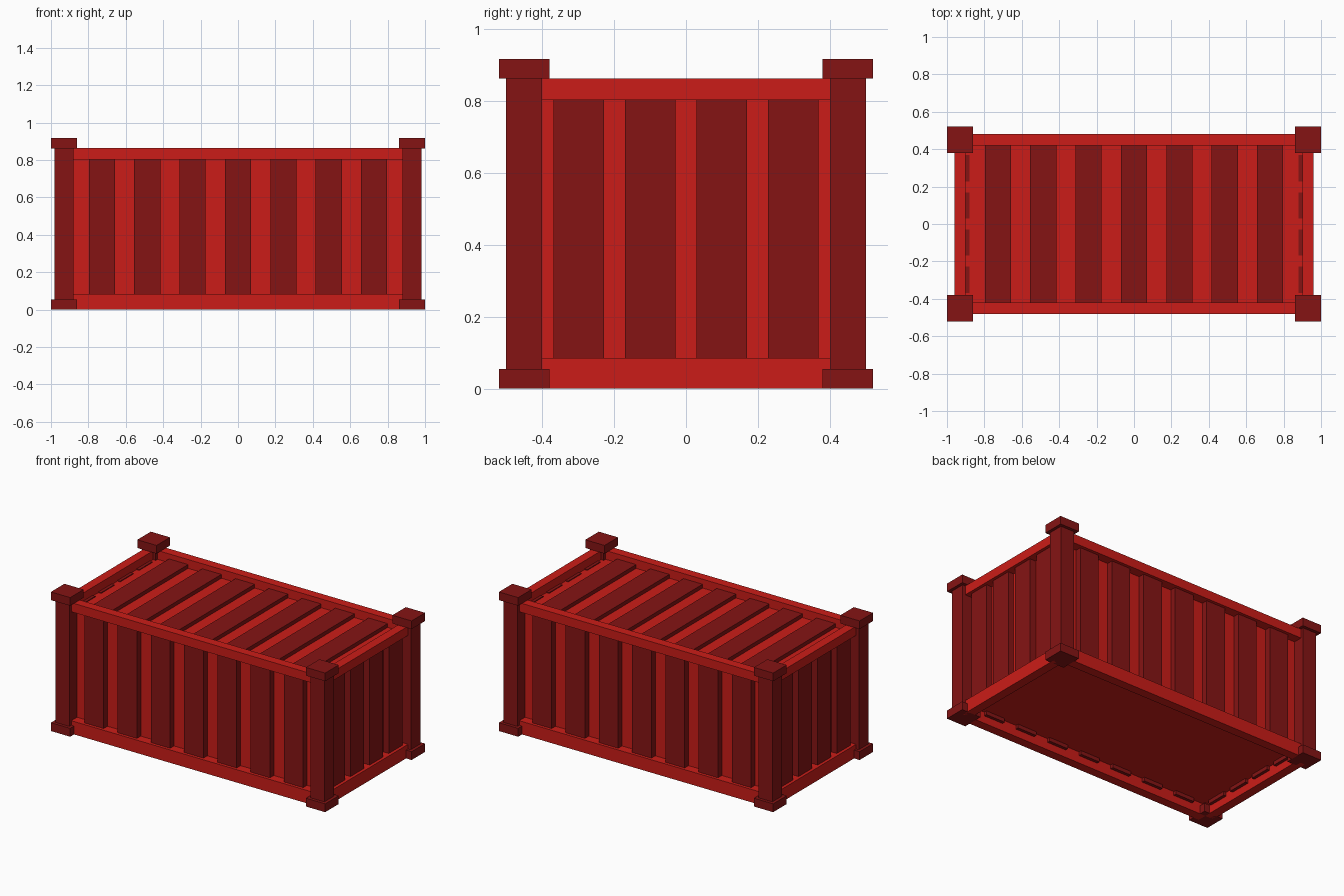
import bpy, bmesh

if "Cube" in bpy.data.objects:
    bpy.data.objects.remove(bpy.data.objects["Cube"])


def material(name, rgb):
    m = bpy.data.materials.new(name)
    m.diffuse_color = (*rgb, 1)
    m.use_nodes = True
    m.node_tree.nodes["Principled BSDF"].inputs["Base Color"].default_value = m.diffuse_color
    return m


RED = material("red", (0.60, 0.012, 0.009))
DARK = material("dark_red", (0.235, 0.007, 0.007))


def boxes(name, mat, spans):
    """One object from boxes given as ((x0, x1), (y0, y1), (z0, z1))."""
    bm = bmesh.new()
    for span in spans:
        verts = bmesh.ops.create_cube(bm, size=1)["verts"]
        for v in verts:
            for i, (lo, hi) in enumerate(span):
                v.co[i] = (lo + hi) / 2 + v.co[i] * (hi - lo)
    mesh = bpy.data.meshes.new(name)
    bm.to_mesh(mesh)
    bm.free()
    mesh.materials.append(mat)
    obj = bpy.data.objects.new(name, mesh)
    bpy.context.collection.objects.link(obj)


def side(s, a, b):
    return tuple(sorted((s * a, s * b)))


# Inner body that forms walls, roof and floor
boxes("body", RED, [((-0.90, 0.90), (-0.42, 0.42), (0.075, 0.805))])

# Corner posts and corner blocks
corners = [(sx, sy) for sx in (-1, 1) for sy in (-1, 1)]
for sx, sy in corners:
    tag = ("left" if sx < 0 else "right") + ("_front" if sy < 0 else "_back")
    boxes(tag + "_post", DARK,
          [(side(sx, 0.88, 0.98), side(sy, 0.40, 0.50), (0.03, 0.89))])
    for level, z in (("lower", (0, 0.055)), ("upper", (0.863, 0.917))):
        boxes(f"{tag}_{level}_corner_block", DARK,
              [(side(sx, 0.86, 1.0), side(sy, 0.38, 0.52), z)])

# Frame rails along the bottom and top edges
for level, z in (("bottom", (0, 0.085)), ("top", (0.803, 0.863))):
    for s, long_name, end_name in ((-1, "front", "left"), (1, "back", "right")):
        boxes(f"{long_name}_{level}_rail", RED,
              [((-0.90, 0.90), side(s, 0.42, 0.48), z)])
        boxes(f"{end_name}_{level}_rail", RED,
              [(side(s, 0.90, 0.96), (-0.42, 0.42), z)])

# Raised ribs on walls and roof
W = 0.07
long_ribs = [(i * 0.2425 - W, i * 0.2425 + W) for i in range(-3, 4)]
end_ribs = [(c - W, c + W) for c in (-0.2985, -0.0995, 0.0995, 0.2985)]
rib_z = (0.05, 0.81)
for s, long_name, end_name in ((-1, "front", "left"), (1, "back", "right")):
    boxes(long_name + "_ribs", DARK,
          [(x, side(s, 0.40, 0.46), rib_z) for x in long_ribs])
    boxes(end_name + "_ribs", DARK,
          [(side(s, 0.88, 0.94), y, rib_z) for y in end_ribs])
boxes("roof_ribs", DARK, [(x, (-0.425, 0.425), (0.79, 0.83)) for x in long_ribs])
